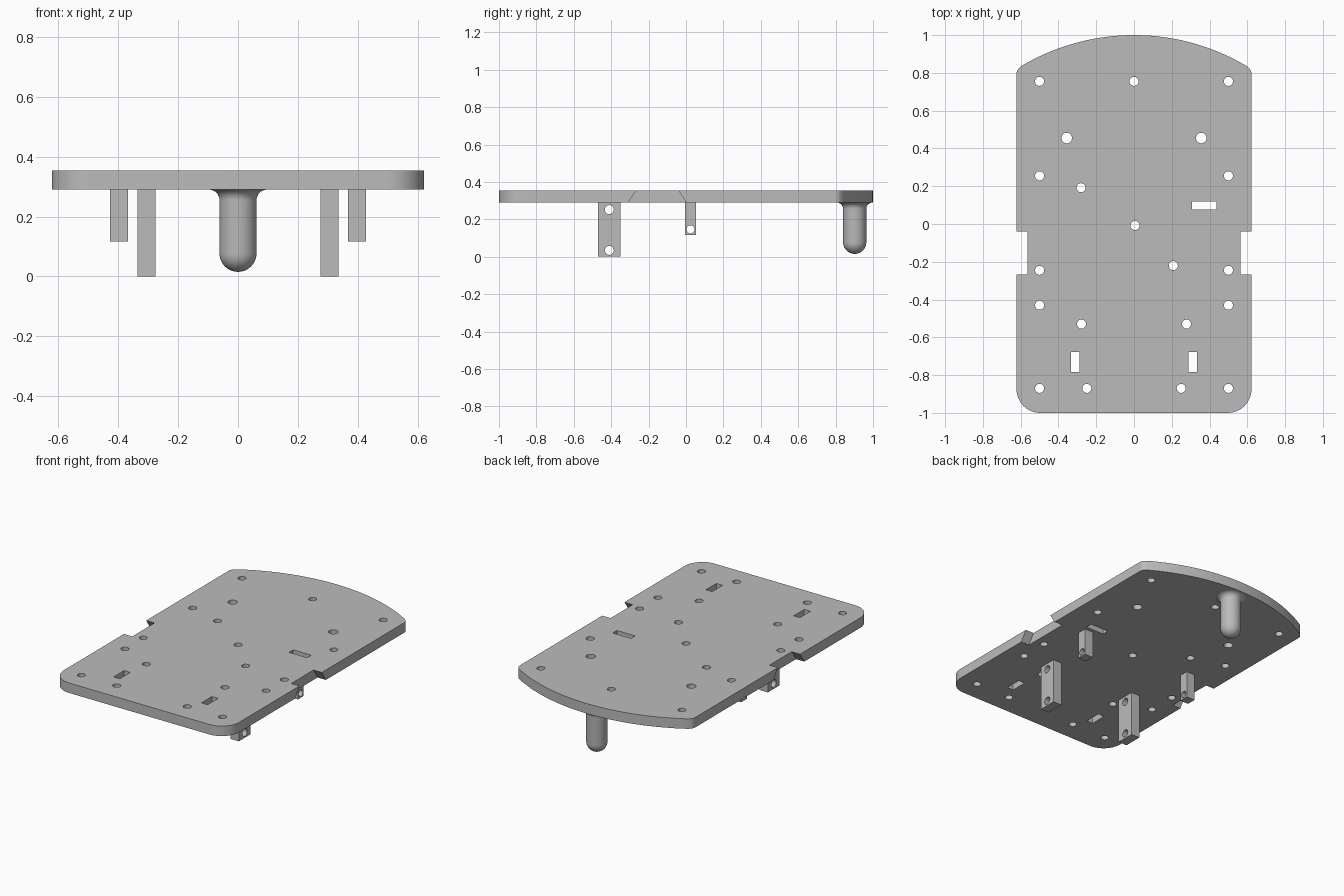
import bpy, bmesh
from math import sin, cos, pi, sqrt, radians
from mathutils import Vector

cube = bpy.data.objects.get("Cube")
if cube:
    bpy.data.objects.remove(cube, do_unlink=True)

grey = bpy.data.materials.new("plain grey")
grey.use_nodes = True
grey.diffuse_color = (0.5, 0.5, 0.5, 1)
grey.node_tree.nodes["Principled BSDF"].inputs["Base Color"].default_value = (0.5, 0.5, 0.5, 1)

BOTTOM, TOP = 0.29, 0.354
HALF = 0.622


def finish(name, bm):
    bmesh.ops.recalc_face_normals(bm, faces=bm.faces)
    mesh = bpy.data.meshes.new(name)
    bm.to_mesh(mesh)
    bm.free()
    mesh.materials.append(grey)
    obj = bpy.data.objects.new(name, mesh)
    bpy.context.collection.objects.link(obj)
    return obj


def prism(bm, points, lo, hi, axis="z"):
    """Extrude a flat outline along z, or a (y, z) outline along x."""
    place = (lambda a, b, t: (a, b, t)) if axis == "z" else (lambda a, b, t: (t, a, b))
    face = bm.faces.new([bm.verts.new(place(a, b, lo)) for a, b in points])
    made = bmesh.ops.extrude_face_region(bm, geom=[face])["geom"]
    bmesh.ops.translate(bm, vec=Vector(place(0, 0, hi - lo)),
                        verts=[v for v in made if isinstance(v, bmesh.types.BMVert)])


def circle(cx, cy, r, n=32):
    return [(cx + r * cos(2 * pi * i / n), cy + r * sin(2 * pi * i / n)) for i in range(n)]


def rect(x0, x1, y0, y1):
    return [(x0, y0), (x1, y0), (x1, y1), (x0, y1)]


def select_only(obj):
    bpy.ops.object.select_all(action="DESELECT")
    obj.select_set(True)
    bpy.context.view_layer.objects.active = obj


def cut(obj, bm):
    cutter = finish("cutter", bm)
    cutter.hide_render = True
    mod = obj.modifiers.new("cut", "BOOLEAN")
    mod.operation = "DIFFERENCE"
    mod.solver = "EXACT"
    mod.object = cutter
    select_only(obj)
    bpy.ops.object.modifier_apply(modifier=mod.name)
    bpy.data.objects.remove(cutter, do_unlink=True)


def smooth(obj):
    select_only(obj)
    bpy.ops.object.shade_smooth_by_angle(angle=radians(30))


# Base plate: rounded front corners, bowed back edge
R = 1.168


def bow(x):
    return 1 - R + sqrt(R * R - x * x)


r = 0.125
half = [(HALF - r + r * sin(a), -1 + r - r * cos(a)) for a in (pi / 2 * i / 12 for i in range(13))]
p0, p1, p2 = Vector((0.59, bow(0.59))), Vector((HALF, bow(HALF))), Vector((HALF, 0.795))
for i in range(7):
    t = i / 6
    half.append(tuple(p2 * (1 - t) ** 2 + p1 * 2 * t * (1 - t) + p0 * t * t))
half += [(0.59 * (1 - i / 20), bow(0.59 * (1 - i / 20))) for i in range(1, 20)]
outline = half + [(0, 1)] + [(-x, y) for x, y in reversed(half)]
bm = bmesh.new()
prism(bm, outline, BOTTOM, TOP)
plate = finish("base_plate", bm)

# Side notches, flared towards the underside
bm = bmesh.new()
notch = [(-0.316, BOTTOM - 0.01), (0.008, BOTTOM - 0.01), (-0.055, TOP + 0.01), (-0.252, TOP + 0.01)]
notch = [(y + (0.008 if y > -0.1 else -0.008) * (z > TOP), z) for y, z in notch]
prism(bm, notch, 0.563, 0.7, "x")
prism(bm, notch, -0.7, -0.563, "x")

# Screw holes, in mirrored pairs and singly
pairs = [(0.5, 0.755), (0.5, 0.255), (0.5, -0.245), (0.5, -0.43),
         (0.278, -0.53), (0.5, -0.87), (0.25, -0.87)]
singles = [(0, 0.755), (-0.28, 0.192), (0.005, -0.008), (0.208, -0.22)]
holes = [(s * x, y, 0.024) for x, y in pairs for s in (-1, 1)]
holes += [(x, y, 0.024) for x, y in singles]
holes += [(s * 0.356, 0.455, 0.028) for s in (-1, 1)]
for x, y, rad in holes:
    prism(bm, circle(x, y, rad), BOTTOM - 0.05, TOP + 0.05)

# Rectangular slots
for slot in (rect(0.307, 0.436, 0.077, 0.119), rect(0.289, 0.333, -0.783, -0.677),
             rect(-0.333, -0.289, -0.783, -0.677)):
    prism(bm, slot, BOTTOM - 0.05, TOP + 0.05)
cut(plate, bm)
smooth(plate)


# Drilled brackets under the plate
def bracket(name, x0, x1, y0, y1, z0, drill):
    for side, s in (("left", 1), ("right", -1)):
        lo, hi = sorted((s * x0, s * x1))
        bm = bmesh.new()
        prism(bm, rect(lo, hi, y0, y1), z0, BOTTOM)
        obj = finish(f"{side}_{name}", bm)
        bm = bmesh.new()
        for z, rad in drill:
            prism(bm, circle((y0 + y1) / 2, z, rad), lo - 0.05, hi + 0.05, "x")
        cut(obj, bm)
        smooth(obj)


bracket("tall_bracket", 0.275, 0.335, -0.47, -0.35, 0, [(0.252, 0.024), (0.034, 0.024)])
bracket("short_bracket", 0.368, 0.428, -0.006, 0.054, 0.116, [(0.146, 0.021)])

# Round-ended support post with a flared top
rad, flare, tip = 0.062, 0.035, 0.015
profile = [(rad * sin(pi / 2 * i / 10), tip + rad - rad * cos(pi / 2 * i / 10)) for i in range(11)]
profile += [(rad + flare - flare * cos(pi / 2 * i / 8), BOTTOM - flare + flare * sin(pi / 2 * i / 8))
            for i in range(9)]
profile.append((0, BOTTOM))
bm = bmesh.new()
verts = [bm.verts.new((x, 0, z)) for x, z in profile]
edges = [bm.edges.new(pair) for pair in zip(verts, verts[1:])]
bmesh.ops.spin(bm, geom=verts + edges, cent=(0, 0, 0), axis=(0, 0, 1), angle=2 * pi, steps=40)
bmesh.ops.remove_doubles(bm, verts=bm.verts, dist=0.0001)
bmesh.ops.translate(bm, vec=(0, 0.902, 0), verts=bm.verts)
smooth(finish("support_post", bm))
